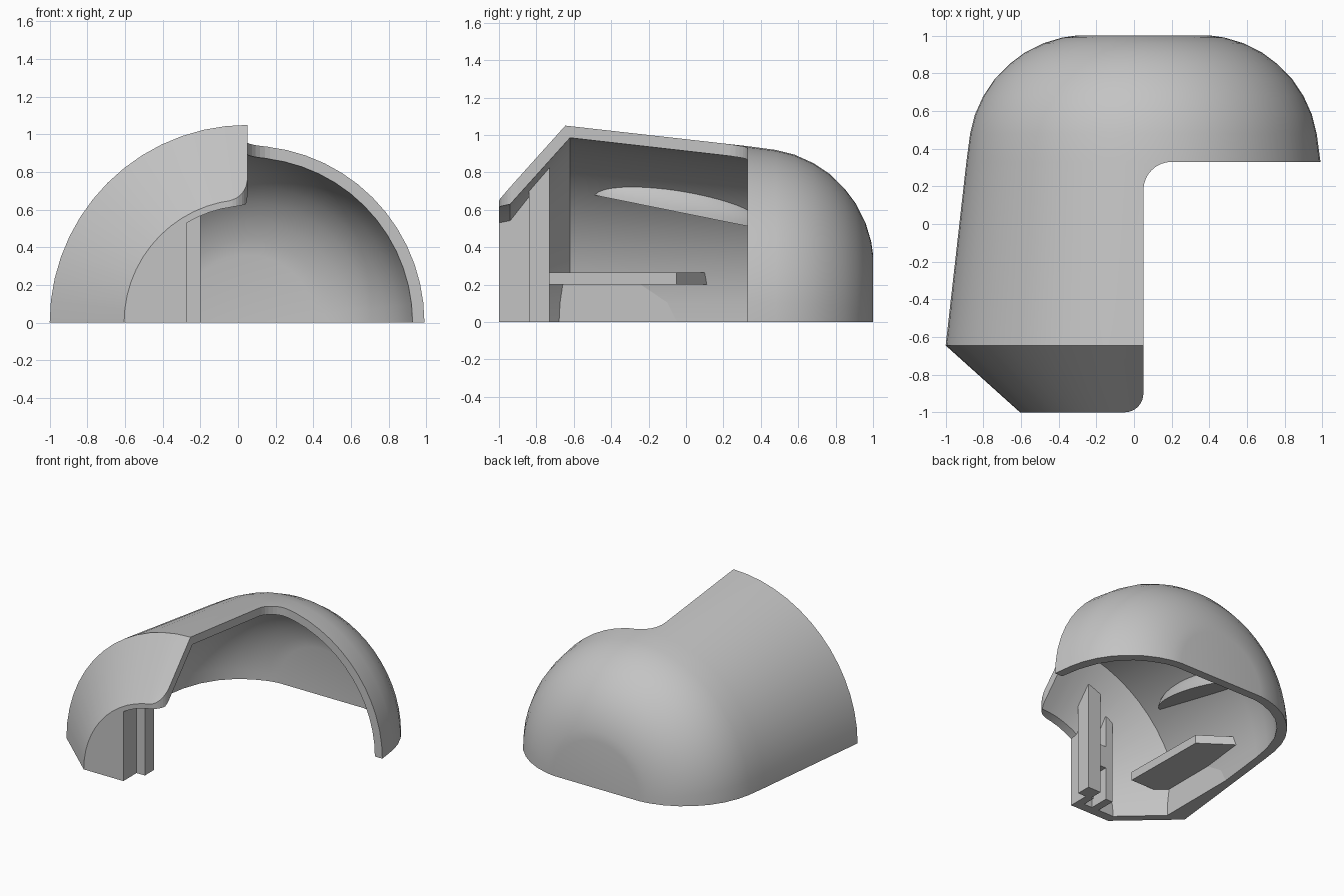
import bpy, bmesh, math
from mathutils import Matrix, Vector

AXIS_X = 0.05
if "Cube" in bpy.data.objects:
    bpy.data.objects.remove(bpy.data.objects["Cube"])

grey = bpy.data.materials.new("plain grey")
grey.use_nodes = True
grey.diffuse_color = (0.55, 0.55, 0.55, 1)
grey.node_tree.nodes["Principled BSDF"].inputs["Base Color"].default_value = (0.55, 0.55, 0.55, 1)


def finish(bm, name):
    bmesh.ops.recalc_face_normals(bm, faces=bm.faces[:])
    mesh = bpy.data.meshes.new(name)
    bm.to_mesh(mesh)
    bm.free()
    mesh.materials.append(grey)
    ob = bpy.data.objects.new(name, mesh)
    bpy.context.collection.objects.link(ob)
    return ob


def half_revolve(name, profile):
    """Turn a closed (y, radius) profile half way round the long axis."""
    bm = bmesh.new()
    face = bm.faces.new([bm.verts.new((AXIS_X + r, y, 0)) for y, r in profile])
    bmesh.ops.spin(bm, geom=[face, *face.edges, *face.verts], cent=(AXIS_X, 0, 0),
                   axis=(0, -1, 0), angle=math.pi, steps=28, use_duplicate=False)
    bmesh.ops.remove_doubles(bm, verts=bm.verts[:], dist=0.0005)
    return finish(bm, name)


def prism(name, outline, z0, z1):
    bm = bmesh.new()
    face = bm.faces.new([bm.verts.new((x, y, z0)) for x, y in outline])
    top = bmesh.ops.extrude_face_region(bm, geom=[face])["geom"]
    bmesh.ops.translate(bm, vec=(0, 0, z1 - z0),
                        verts=[v for v in top if isinstance(v, bmesh.types.BMVert)])
    return finish(bm, name)


def block(name, x0, x1, y0, y1, z0, z1):
    return prism(name, [(x0, y0), (x1, y0), (x1, y1), (x0, y1)], z0, z1)


def arc(cx, cy, r, a0, a1, n=8):
    return [(cx + r * math.cos(math.radians(a0 + (a1 - a0) * i / n)),
             cy + r * math.sin(math.radians(a0 + (a1 - a0) * i / n))) for i in range(n + 1)]


def boolean(ob, other, operation):
    mod = ob.modifiers.new(operation.lower(), "BOOLEAN")
    mod.object = other
    mod.operation = operation
    mod.solver = "EXACT"


def hide(ob):
    ob.hide_render = True
    ob.hide_set(True)


def smooth(ob):
    bpy.ops.object.select_all(action="DESELECT")
    bpy.context.view_layer.objects.active = ob
    ob.select_set(True)
    bpy.ops.object.shade_smooth_by_angle(angle=math.radians(25))


# Domed shell: outer profile out, inner profile back
outer = [(-1, 0.655), (-0.645, 1.05), (0.33, 0.94), (0.48, 0.92), (0.58, 0.895), (0.68, 0.85),
         (0.77, 0.79), (0.85, 0.71), (0.91, 0.63), (0.96, 0.53), (0.99, 0.43), (1, 0.36), (1, 0)]
inner = [(0.935, 0), (0.935, 0.36), (0.92, 0.44), (0.88, 0.54), (0.82, 0.64), (0.73, 0.73),
         (0.62, 0.8), (0.48, 0.85), (0.33, 0.877), (-0.62, 0.985), (-0.94, 0.63), (-1, 0.62)]
shell = half_revolve("shell", outer + inner)
smooth(shell)

# Side opening with a rounded inner corner and a rounded front corner
cut_outline = ([(-0.05, -1.0), (-0.05, -1.2), (1.3, -1.2), (1.3, 0.33)]
               + arc(0.2, 0.18, 0.15, 90, 180) + arc(-0.05, -0.9, 0.1, 0, -90)[:-1])
opening = prism("opening_cutter", cut_outline, -0.2, 1.4)
boolean(shell, opening, "DIFFERENCE")
hide(opening)

# Envelope that trims inside parts within the shell thickness
envelope = half_revolve("trim_envelope", [(-1, 0), (-1, 0.65), (-0.635, 1.02), (0.33, 0.91),
                                          (0.6, 0.85), (0.95, 0.4), (0.95, 0)])
hide(envelope)

# Front plate, its uprights and the side rail
parts = [
    block("front_plate", -0.8, -0.27, -1.1, -0.93, -0.1, 1),
    block("plate_return", -0.33, -0.27, -0.95, -0.83, -0.1, 1),
    block("inner_upright", -0.31, -0.2, -0.84, -0.73, -0.1, 1),
    block("outer_upright", -0.46, -0.4, -0.95, -0.78, -0.1, 0.66),
    block("upright_link", -0.41, -0.3, -0.84, -0.78, 0.25, 0.42),
    block("rail_base", -1.1, -0.87, -0.9, 0.175, -0.1, 0.2),
    prism("rail_shelf", [(-1.1, -0.73), (-0.59, -0.73), (-0.6, -0.05), (-0.87, 0.14),
                         (-1.1, 0.14)], 0.2, 0.265),
]

# Domed side pad with a flat underside
bm = bmesh.new()
bmesh.ops.create_uvsphere(bm, u_segments=48, v_segments=24, radius=1)
cut = bmesh.ops.bisect_plane(bm, geom=bm.verts[:] + bm.edges[:] + bm.faces[:], dist=1e-4,
                             plane_co=(0, 0, 0), plane_no=(0, 0, 1), clear_inner=True)
rim = [e for e in cut["geom_cut"] if isinstance(e, bmesh.types.BMEdge)]
bmesh.ops.holes_fill(bm, edges=rim)
bmesh.ops.transform(bm, verts=bm.verts[:],
                    matrix=Matrix.Translation(Vector((-0.66, -0.03, 0.585)))
                    @ Matrix.Rotation(-0.2, 4, "X") @ Matrix.Diagonal((0.15, 0.47, 0.18, 1)))
pad = finish(bm, "side_pad")
smooth(pad)

for part in parts + [pad]:
    boolean(part, envelope, "INTERSECT")
